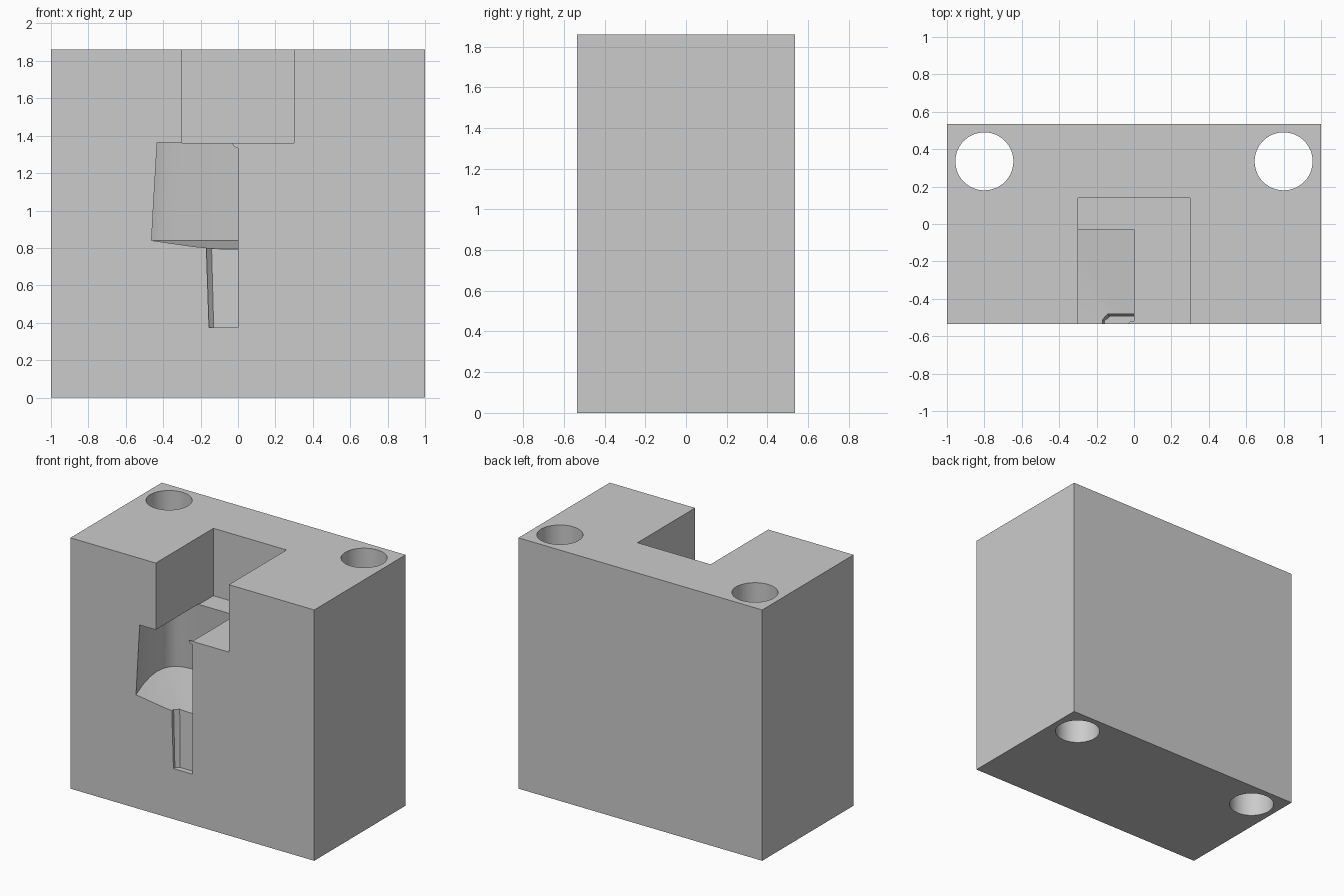
import bpy
import bmesh

if "Cube" in bpy.data.objects:
    bpy.data.objects.remove(bpy.data.objects["Cube"], do_unlink=True)

grey = bpy.data.materials.new("plain grey")
grey.use_nodes = True
grey.diffuse_color = (0.6, 0.6, 0.6, 1)
grey.node_tree.nodes["Principled BSDF"].inputs["Base Color"].default_value = grey.diffuse_color

FRONT = -0.535
HEIGHT = 1.86


def finish(name, bm, helper=True):
    bmesh.ops.recalc_face_normals(bm, faces=bm.faces)
    mesh = bpy.data.meshes.new(name)
    bm.to_mesh(mesh)
    bm.free()
    mesh.materials.append(grey)
    obj = bpy.data.objects.new(name, mesh)
    bpy.context.collection.objects.link(obj)
    obj.hide_render = helper
    return obj


def box(name, low, high, helper=True):
    bm = bmesh.new()
    bmesh.ops.create_cube(bm, size=1)
    for v in bm.verts:
        v.co = [(a + b) / 2 + c * (b - a) for a, b, c in zip(low, high, v.co)]
    return finish(name, bm, helper)


def hull(name, points):
    bm = bmesh.new()
    verts = [bm.verts.new(p) for p in points]
    result = bmesh.ops.convex_hull(bm, input=verts)
    loose = {v for v in result["geom_interior"] if isinstance(v, bmesh.types.BMVert)}
    bmesh.ops.delete(bm, geom=list(loose), context="VERTS")
    bmesh.ops.dissolve_limit(bm, angle_limit=0.002, verts=bm.verts, edges=bm.edges)
    return finish(name, bm)


def subtract(target, cutter):
    bpy.context.view_layer.objects.active = target
    mod = target.modifiers.new("cut", "BOOLEAN")
    mod.operation = "DIFFERENCE"
    mod.solver = "EXACT"
    mod.object = cutter
    bpy.ops.object.modifier_apply(modifier=mod.name)
    bpy.data.objects.remove(cutter, do_unlink=True)


block = box("mould_block", (-1, FRONT, 0), (1, -FRONT, HEIGHT), helper=False)

# Vertical dowel holes through the rear corners
for side in (-1, 1):
    bm = bmesh.new()
    bmesh.ops.create_cone(bm, cap_ends=True, segments=64, radius1=0.155, radius2=0.155, depth=3)
    bmesh.ops.translate(bm, verts=bm.verts, vec=(0.8 * side, 0.335, 1))
    subtract(block, finish("dowel_hole", bm))

# Half cavity: rounded tapering wall with a floor falling to the front centre
rim = [(-0.44, -0.6), (-0.46, FRONT), (-0.515, -0.38), (-0.548, -0.25), (-0.56, -0.15),
       (-0.554, -0.09), (-0.535, -0.045), (-0.505, -0.012), (-0.46, 0.008), (-0.4, 0.017),
       (-0.32, 0.02), (0, 0.02), (0, -0.6)]
points = [(x, y, 0.84) for x, y in rim]
points += [(x * 0.935, (y - FRONT) * 0.91 + FRONT, 1.365) for x, y in rim]
points += [(-0.32, -0.6, 0.84), (-0.17, -0.6, 0.801), (0, -0.6, 0.784)]
cavity = hull("cavity_cutter", points)

# Small rounded lip left at the cavity's upper front corner
bm = bmesh.new()
bmesh.ops.create_uvsphere(bm, u_segments=24, v_segments=12, radius=1)
bmesh.ops.scale(bm, verts=bm.verts, vec=(0.03, 0.018, 0.028))
bmesh.ops.translate(bm, verts=bm.verts, vec=(0, FRONT, 1.363))
subtract(cavity, finish("lip_cutter", bm))
subtract(block, cavity)

# Chamfered narrow channel below the cavity
top = [(-0.17, -0.6), (-0.17, -0.512), (-0.142, -0.48), (0, -0.48), (0, -0.6)]
low = [(-0.155, -0.6), (-0.155, -0.518), (-0.13, -0.495), (0, -0.495), (0, -0.6)]
subtract(block, hull("channel_cutter", [(x, y, 0.83) for x, y in top] + [(x, y, 0.375) for x, y in low]))

# Open slot in the top
subtract(block, box("slot_cutter", (-0.3, -0.7, 1.36), (0.3, 0.14, 2)))

bpy.ops.object.select_all(action="DESELECT")
block.select_set(True)
bpy.context.view_layer.objects.active = block
bpy.ops.object.shade_smooth_by_angle(angle=0.5)
